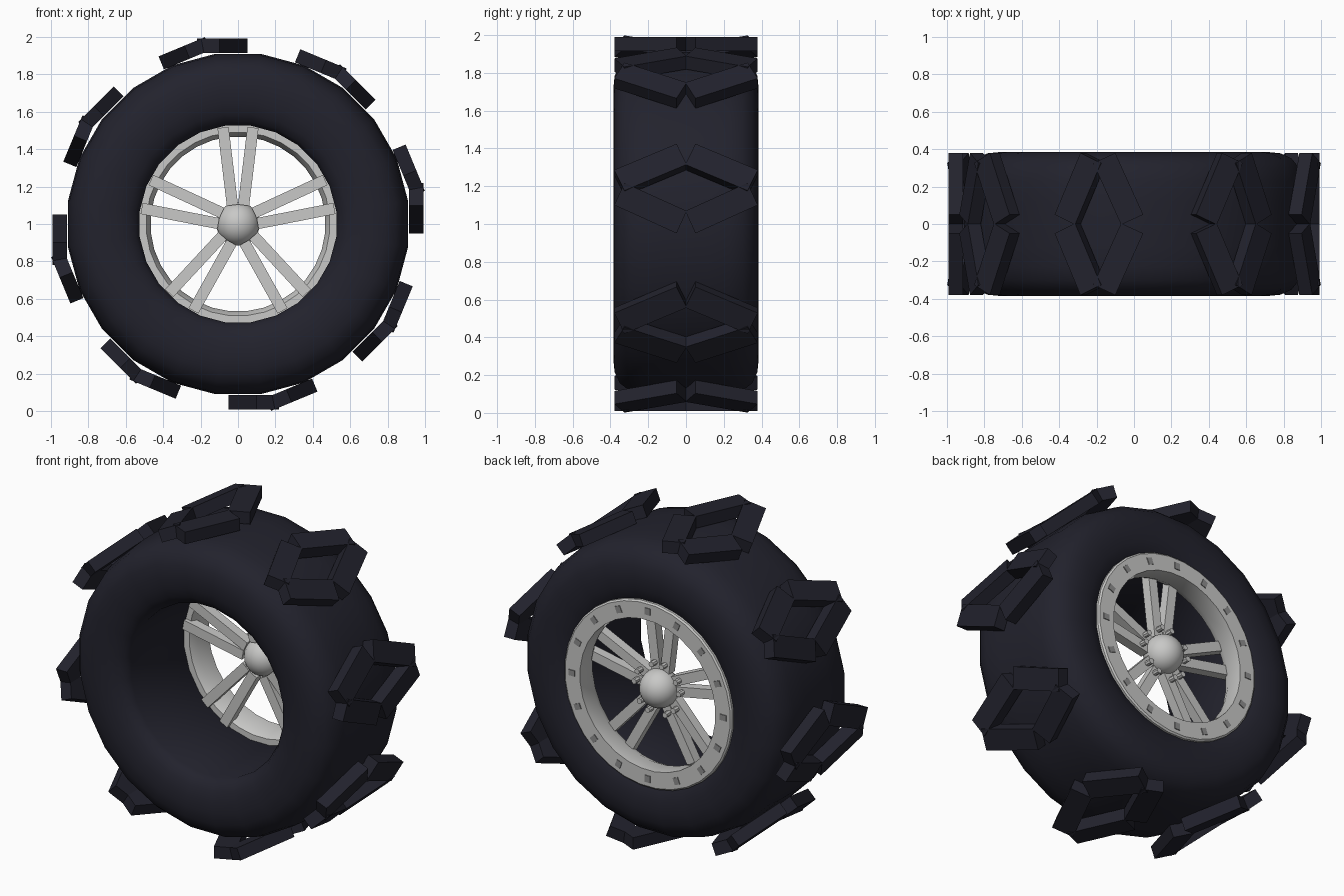
import bpy, bmesh
from math import cos, sin, pi, radians
from mathutils import Matrix

if "Cube" in bpy.data.objects:
    bpy.data.objects.remove(bpy.data.objects["Cube"])


def material(name, rgb):
    m = bpy.data.materials.new(name)
    m.use_nodes = True
    m.diffuse_color = (*rgb, 1)
    m.node_tree.nodes["Principled BSDF"].inputs["Base Color"].default_value = (*rgb, 1)
    return m


RUBBER = material("dark rubber", (0.016, 0.016, 0.026))
ALLOY = material("light alloy", (0.58, 0.58, 0.57))
BOLT = material("bolt grey", (0.27, 0.27, 0.27))


def finish(name, bm, mat, smooth=None):
    bmesh.ops.recalc_face_normals(bm, faces=bm.faces)
    mesh = bpy.data.meshes.new(name)
    bm.to_mesh(mesh)
    bm.free()
    mesh.materials.append(mat)
    ob = bpy.data.objects.new(name, mesh)
    bpy.context.collection.objects.link(ob)
    if smooth:
        bpy.ops.object.select_all(action="DESELECT")
        ob.select_set(True)
        bpy.context.view_layer.objects.active = ob
        bpy.ops.object.shade_smooth_by_angle(angle=radians(smooth))
    return ob


def wheel_frame(angle):
    """Local x is radial, y is the axle, z is tangential."""
    return Matrix.Translation((0, 0, 1)) @ Matrix.Rotation(-angle, 4, "Y")


def lathe(name, profile, sides, mat, smooth):
    """Turn a closed (radius, y) profile about the axle."""
    bm = bmesh.new()
    rings = []
    for i in range(sides):
        a = 2 * pi * (i + 0.5) / sides
        rings.append([bm.verts.new((r * cos(a), y, 1 + r * sin(a))) for r, y in profile])
    n = len(profile)
    for i in range(sides):
        p, q = rings[i], rings[(i + 1) % sides]
        for j in range(n):
            k = (j + 1) % n
            bm.faces.new((p[j], p[k], q[k], q[j]))
    return finish(name, bm, mat, smooth)


def box(bm, frame, size):
    bmesh.ops.create_cube(bm, size=1, matrix=frame @ Matrix.Diagonal((*size, 1)))


# Tyre: rounded sidewalls, open bore
half = [(0.53, 0.30), (0.55, 0.335), (0.59, 0.362), (0.65, 0.38), (0.72, 0.385),
        (0.79, 0.378), (0.85, 0.35), (0.89, 0.30), (0.91, 0.23), (0.918, 0.12)]
lathe("tyre", half + [(r, -y) for r, y in reversed(half)], 24, RUBBER, 40)

# Tread: chevrons of two slanted bars, alternately flipped to form diamonds
bm = bmesh.new()
for i in range(16):
    flip = 1 if i % 2 == 0 else -1
    for side in (1, -1):
        bar = (wheel_frame(i * pi / 8)
               @ Matrix.Translation((0.953, side * 0.188, flip * 0.0845))
               @ Matrix.Rotation(side * flip * radians(24.4), 4, "X"))
        box(bm, bar, (0.075, 0.362, 0.13))
finish("tread_blocks", bm, RUBBER)

# Rim: short barrel with an outer flange on the back
lathe("rim", [(0.58, 0.33), (0.58, 0.37), (0.57, 0.378), (0.468, 0.378), (0.468, 0.27),
              (0.492, 0.22), (0.535, 0.22), (0.535, 0.33)], 32, ALLOY, 30)

# Flange bolt plates
bm = bmesh.new()
for i in range(16):
    box(bm, wheel_frame(i * pi / 8) @ Matrix.Translation((0.522, 0.379, 0)),
        (0.042, 0.008, 0.036))
finish("flange_bolts", bm, BOLT)

# Spokes: five pairs spreading outward
bm = bmesh.new()
for i in range(5):
    frame = wheel_frame(pi / 2 + i * 2 * pi / 5)
    for side in (1, -1):
        box(bm, frame @ Matrix.Translation((0.308, 0.225, side * 0.055))
            @ Matrix.Rotation(-side * 0.12, 4, "Y"), (0.418, 0.06, 0.06))
finish("spokes", bm, ALLOY)

# Hub ball
bm = bmesh.new()
bmesh.ops.create_uvsphere(bm, u_segments=24, v_segments=14, radius=0.116,
                          matrix=Matrix.Translation((0, 0.26, 1)))
finish("hub", bm, ALLOY, 60)

# Hub bolts behind the root of each spoke pair
bm = bmesh.new()
for i in range(5):
    for side in (1, -1):
        bmesh.ops.create_cone(
            bm, cap_ends=True, segments=8, radius1=0.017, radius2=0.017, depth=0.05,
            matrix=wheel_frame(pi / 2 + i * 2 * pi / 5)
            @ Matrix.Translation((0.15, 0.27, side * 0.035)) @ Matrix.Rotation(pi / 2, 4, "X"))
finish("hub_bolts", bm, ALLOY, 30)
